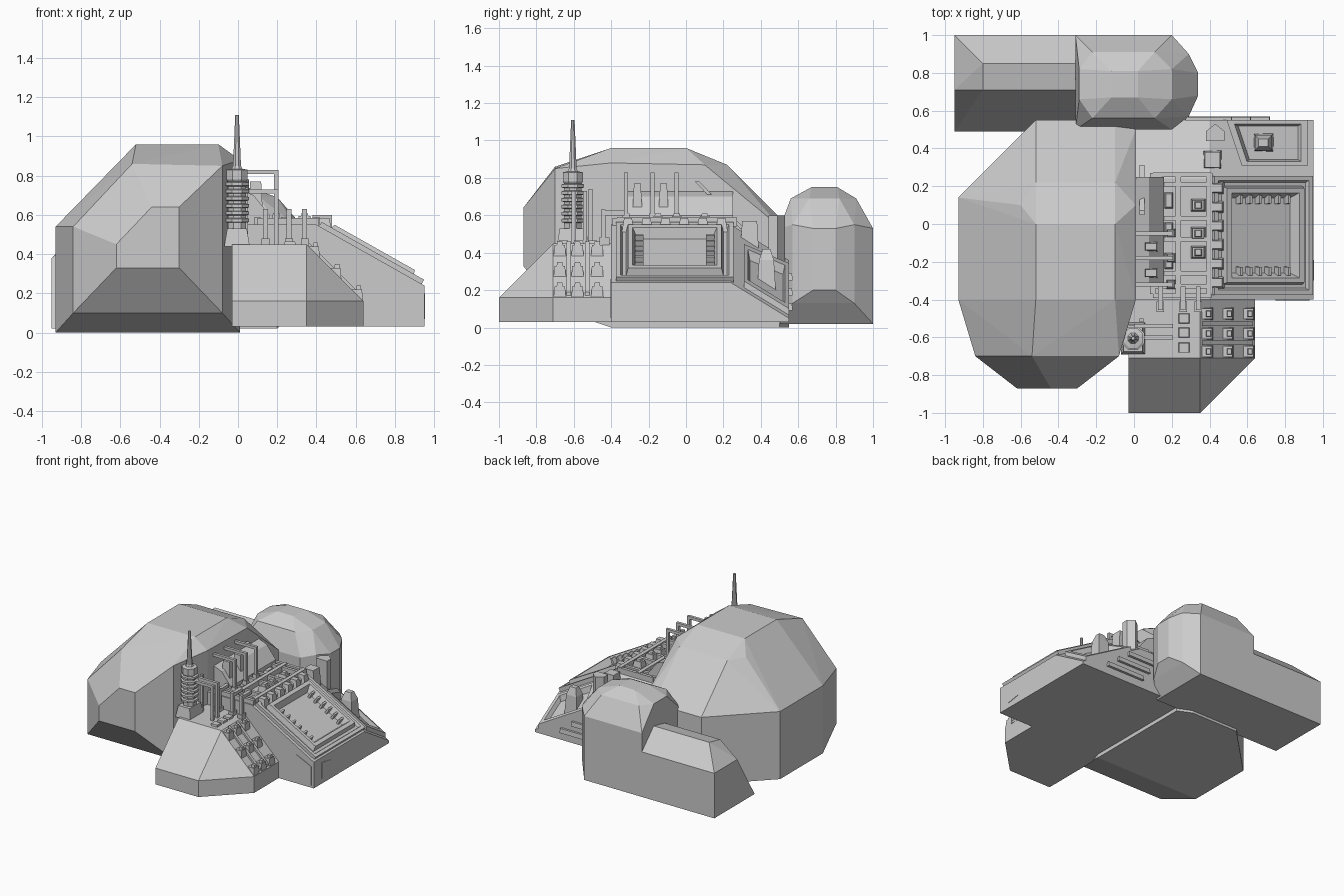
import bpy, bmesh
from math import pi, cos, sin
from mathutils import Vector, Matrix

if "Cube" in bpy.data.objects:
    bpy.data.objects.remove(bpy.data.objects["Cube"])


def finish(name, bm):
    bmesh.ops.recalc_face_normals(bm, faces=bm.faces[:])
    me = bpy.data.meshes.new(name)
    bm.to_mesh(me)
    bm.free()
    ob = bpy.data.objects.new(name, me)
    bpy.context.collection.objects.link(ob)
    return ob


def hull(name, pts):
    """Convex faceted solid around a few points."""
    bm = bmesh.new()
    vs = [bm.verts.new(p) for p in pts]
    r = bmesh.ops.convex_hull(bm, input=vs)
    junk = [v for v in bm.verts if not v.link_faces]
    bmesh.ops.delete(bm, geom=junk, context='VERTS')
    bmesh.ops.dissolve_limit(bm, angle_limit=0.02, verts=bm.verts[:], edges=bm.edges[:])
    return finish(name, bm)


def loft(name, rings, mat=Matrix()):
    """Skin between equal rings of points, both ends capped."""
    bm = bmesh.new()
    rs = [[bm.verts.new(mat @ Vector(p)) for p in ring] for ring in rings]
    n = len(rs[0])
    for a, b in zip(rs, rs[1:]):
        for i in range(n):
            j = (i + 1) % n
            bm.faces.new((a[i], a[j], b[j], b[i]))
    bm.faces.new(rs[0])
    bm.faces.new(rs[-1])
    return finish(name, bm)


def rect(hx, hy, h):
    return [(-hx, -hy, h), (hx, -hy, h), (hx, hy, h), (-hx, hy, h)]


def box(name, x0, x1, y0, y1, z0, z1, taper=0.0, mat=Matrix()):
    m = mat @ Matrix.Translation(((x0 + x1) / 2, (y0 + y1) / 2, 0))
    hx, hy = (x1 - x0) / 2, (y1 - y0) / 2
    return loft(name, [rect(hx, hy, z0), rect(hx - taper, hy - taper, z1)], m)


def turned(name, x, y, profile, n=8):
    """Upright turned part from (radius, height) pairs."""
    return loft(name, [[(x + r * cos(2 * pi * (i + .5) / n), y + r * sin(2 * pi * (i + .5) / n), z)
                        for i in range(n)] for r, z in profile])


def cut(target, cutter):
    cutter.hide_render = True
    cutter.hide_viewport = False
    cutter.display_type = 'WIRE'
    mod = target.modifiers.new("recess", 'BOOLEAN')
    mod.operation, mod.solver, mod.object = 'DIFFERENCE', 'EXACT', cutter


# Large faceted dome: cross-sections along y
sections = {
    -.87: [(-.62, .33), (-.30, .33), (-.30, .64), (-.44, .64), (-.62, .45)],
    -.70: [(-.84, .10), (-.08, .10), (-.08, .85), (-.54, .86), (-.84, .54)],
    -.40: [(-.93, 0), (-.93, .54), (-.52, .96), (-.10, .96), (.01, .88), (.01, 0)],
    0.00: [(-.52, .96), (-.10, .96)],
    0.10: [(-.60, .87), (.01, .87)],
    0.14: [(-.93, 0), (-.93, .54)],
    0.22: [(-.52, .87), (-.10, .87)],
    0.50: [(.01, 0), (.01, .54)],
    0.55: [(-.52, 0), (-.52, .54), (-.10, 0), (-.10, .54)]}
hull("main_dome", [(x, y, z) for y, s in sections.items() for x, z in s])

# Rear annex: long vaulted block and its small dome
hull("rear_hall", [(-.95, 1, .02), (-.95, 1, .38), (-.95, .71, .38), (-.95, .49, .02),
                   (-.80, .85, .53), (-.80, .71, .50), (-.25, .85, .53), (-.25, .71, .50),
                   (-.25, 1, .38), (-.25, 1, .02), (-.25, .49, .02)])
pts = [(x, y, z) for x in (-.31, .20) for y in (.50, 1.0) for z in (.02, .53)]
pts += [(.34, y, z) for y in (.68, .80) for z in (.20, .53)]
pts += [(.29, y, z) for y in (.57, .90) for z in (.13, .55)]
pts += [(x, y, .69) for x in (-.22, .11) for y in (.56, .91)]
pts += [(x, y, .69) for x in (-.29, .20) for y in (.66, .82)]
pts += [(x, y, .75) for x in (-.12, .02) for y in (.67, .81)]
hull("rear_dome", pts)

# Front bunker with sloped sides
foot = [(-.03, -1), (.35, -1), (.64, -.71), (.64, -.38), (-.03, -.38)]
hull("front_bunker", [(x, y, z) for x, y in foot for z in (.03, .16)] +
     [(x, y, .45) for x in (-.03, .35) for y in (-.71, -.38)])

# Wedge platform with two sloping faces
deck = hull("platform", [(x, y, .03) for x in (0, .95) for y in (-.40, .55)] +
            [(x, y, .55) for x in (0, .40) for y in (-.40, .24)] +
            [(.95, -.40, .24), (.95, .24, .24), (.95, .55, .05), (.40, .55, .36), (0, .55, .36)])

# Large recessed window frame on the slope
v, u = Vector((.55, 0, -.31)).normalized(), Vector((0, 1, 0))
n = v.cross(u)
slope = Matrix((v, u, n)).transposed().to_4x4()
slope.translation = (.675, -.06, .395)
cut(deck, loft("window_cutter", [rect(.20, .225, -.10), rect(.20, .225, .05)], slope))
loft("window_frame", [rect(*r) for r in (
    (.30, .315, -.01), (.30, .315, .025), (.275, .29, .025), (.265, .28, .004), (.245, .26, .004),
    (.235, .25, .045), (.205, .225, .045), (.155, .175, -.06))], slope)
for side in (-1, 1):
    for i in range(6):
        x = -.15 + i * .058
        ys = sorted((side * .165, side * .215))
        box("window_rib", x, x + .02, *ys, -.04, .035, .003, slope)


# Smaller recessed panel on the rear corner slope
def corner(x, y, h):
    return (x, y, .55 - .564 * (x - .4) - .613 * (y - .24) + h)


def corner_ring(s, h):
    poly = [(.49, .55), (.57, .31), (.92, .31), (.92, .55)]
    return [corner(.725 + (x - .725) * s, .43 + (y - .43) * s, h) for x, y in poly]


cut(deck, loft("panel_cutter", [corner_ring(.80, -.05), corner_ring(.80, .06)]))
loft("corner_frame", [corner_ring(*r) for r in ((1, -.01), (1, .035), (.82, .035), (.70, -.03))])
box("panel_block", .63, .74, .38, .48, .20, .36, .01)
box("panel_block_cap", .64, .73, .39, .47, .36, .42, .02)

# Shallow plates on the outer walls
hull("side_plate", [(x, y, z) for y in (-.404, -.39)
                    for x, z in ((.75, .10), (.75, .20), (.80, .26), (.93, .20), (.93, .05))])
hull("end_plate", [(x, y, z) for x in (.94, .953)
                   for y, z in ((-.30, .07), (-.30, .20), (-.19, .18), (-.19, .09))])

# Stepped wall between dome and deck
hull("dome_step", [(x, y, z) for y in (-.32, .25)
                   for x, z in ((-.02, .5), (.16, .5), (.16, .60), (.08, .70), (-.02, .74))])
for y in (-.26, -.12):
    box("wall_unit", .05, .13, y - .03, y + .03, .55, .77, .012)

# Deck grid: rails, partitions and small machines
for x in (.10, .235, .40):
    box("deck_rail", x - .015, x + .015, -.37, .27, .54, .59)
for y in (-.38, -.33, -.26, -.08, .03, .21, .26):
    box("deck_crossbar", .10, .41, y - .012, y + .012, .54, .585)
for y in (.10, -.05, -.15):
    box("deck_unit", .30, .38, y - .035, y + .035, .54, .595, .01)
    box("deck_unit_top", .32, .36, y - .02, y + .02, .59, .61, .005)
for y in (.14, -.02, -.18):
    box("deck_vent", .16, .21, y - .06, y + .03, .54, .58, .01)
for i in range(6):
    y = -.31 + i * .10
    box("edge_stud", .40, .48, y - .035, y + .035, .50, .585, .014)


# Bent pipes running from the dome down to the decks
def pipe(y, x0, x1, z0, z1, w=.011):
    box("pipe_top", x0, x1 + w, y - w, y + w, z1 - 2 * w, z1)
    box("pipe_leg", x1 - w, x1 + w, y - w, y + w, z0, z1)


for y in (-.32, -.18, -.05):
    pipe(y, -.03, .195, .54, .83)
    box("pipe_foot", .17, .22, y - .025, y + .025, .54, .61, .008)
for y in (-.60, -.54):
    pipe(y, 0, .195, .44, .73)
# Slanted pipe at the rear of the deck
hull("slanted_pipe", [(x, y + dy, z) for x in (.03, .055) for y, z in ((.06, .78), (.30, .53))
                      for dy in (-.012, .012)])

# Three hooked pipes joining bunker and deck
for x in (.14, .26, .34):
    box("hook_post", x - .013, x + .013, -.455, -.43, .44, .63)
    box("hook_arm", x - .013, x + .013, -.455, -.33, .60, .625)
    box("hook_foot", x - .02, x + .02, -.465, -.41, .44, .48)

# Bunker roof tiles and the grid of blocks on its side slope
for y in (-.50, -.575, -.655):
    box("roof_tile", .235, .295, y - .028, y + .028, .44, .465, .004)
for x in (.39, .50, .61):
    for y in (-.675, -.58, -.475):
        z = .80 - x
        box("slope_block", x - .04, x + .03, y - .036, y + .036, z - .06, z + .03, .008)
        box("slope_block_cap", x - .01, x + .02, y - .018, y + .018, z + .02, z + .05, .004)
for y in (-.628, -.528):
    hull("slope_rib", [(x, y + dy, .80 - x + h) for x in (.36, .63)
                       for dy in (-.012, .012) for h in (-.02, .02)])

# Antenna tower with stacked rings
box("tower_base", -.07, .06, -.69, -.52, .44, .53, .015)
rings = [(.05, .50)]
for i in range(6):
    z = .56 + i * .037
    rings += [(.05, z), (.066, z + .004), (.066, z + .020), (.05, z + .024)]
rings += [(.058, .78), (.058, .83), (.03, .835), (.022, .85), (.010, 1.11)]
turned("antenna_tower", -.005, -.605, rings)
for x, y in ((-.05, -.53), (.04, -.51)):
    box("tower_strut", x - .01, x + .01, y - .01, y + .01, .45, .74)

# Rear deck: five-sided column, box and back wall bars
loft("rear_column", [[(x, y, z) for x, y in ((.38, .44), (.48, .44), (.48, .49), (.43, .53), (.38, .49))]
                     for z in (.30, .60)])
box("rear_box", .365, .465, .29, .39, .40, .57, .01)
for x0, x1, z in ((.27, .52, .27), (.32, .62, .19), (.38, .72, .11)):
    box("wall_bar", x0, x1, .54, .57, z - .018, z + .018, .003)
